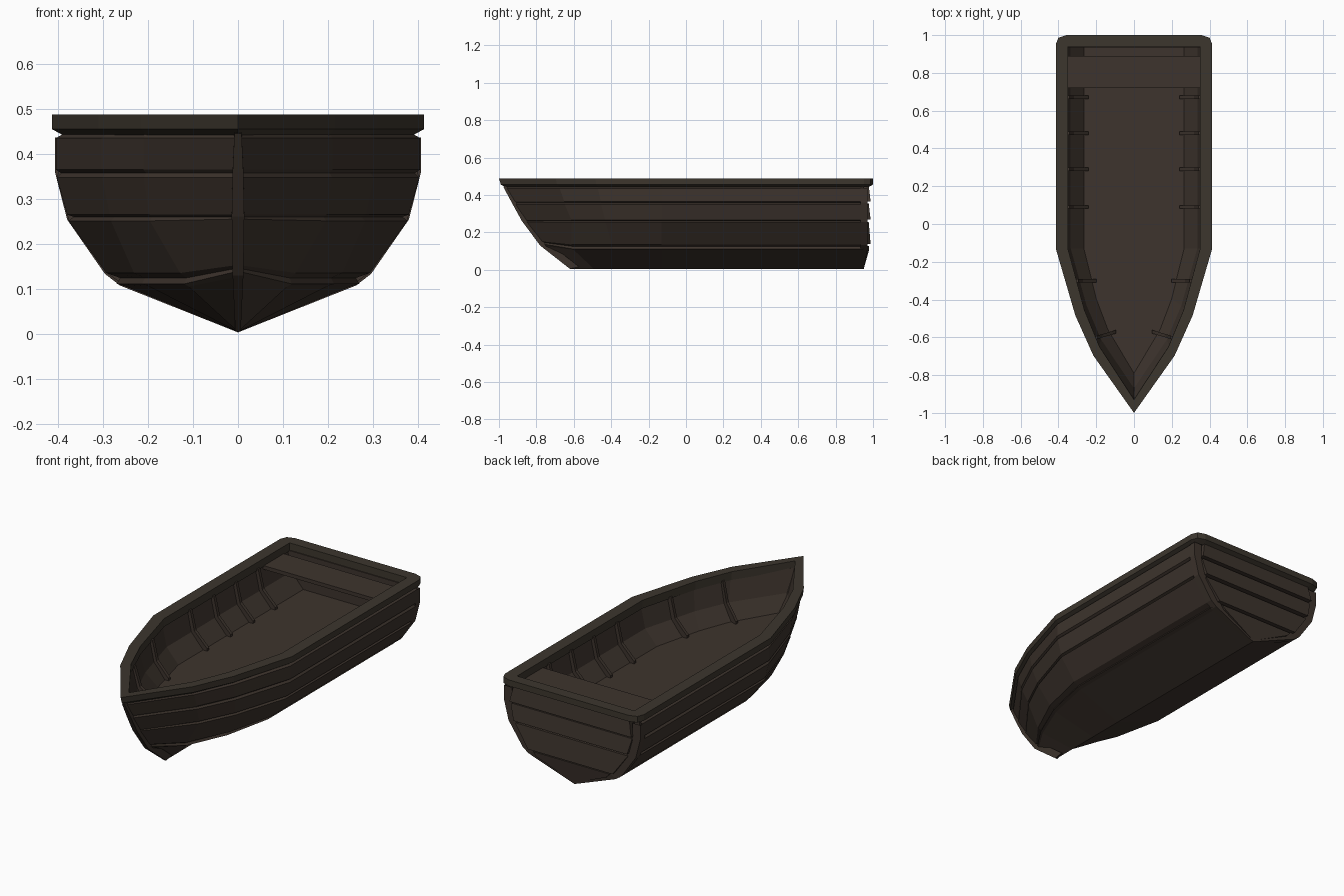
import bpy, bmesh

if "Cube" in bpy.data.objects:
    bpy.data.objects.remove(bpy.data.objects["Cube"])


def material(name, rgb):
    m = bpy.data.materials.new(name)
    m.diffuse_color = (*rgb, 1)
    m.use_nodes = True
    m.node_tree.nodes["Principled BSDF"].inputs["Base Color"].default_value = m.diffuse_color
    return m


WOOD = material("dark brown wood", (0.047, 0.034, 0.026))
RIM = material("olive brown wood", (0.046, 0.037, 0.027))


def build(name, verts, faces, mat):
    bm = bmesh.new()
    vs = [bm.verts.new(v) for v in verts]
    for f in faces:
        bm.faces.new([vs[i] for i in f])
    bmesh.ops.remove_doubles(bm, verts=bm.verts, dist=1e-4)
    bmesh.ops.recalc_face_normals(bm, faces=bm.faces)
    me = bpy.data.meshes.new(name)
    bm.to_mesh(me)
    bm.free()
    me.materials.append(mat)
    ob = bpy.data.objects.new(name, me)
    bpy.context.collection.objects.link(ob)
    return ob


def loft(name, rows, mat, closed=False, wrap=False, cap=False):
    """Skin between successive point rows."""
    n = len(rows[0])
    verts = [p for r in rows for p in r]
    faces = []
    for j in range(len(rows) if wrap else len(rows) - 1):
        k = (j + 1) % len(rows)
        for i in range(n if closed else n - 1):
            i2 = (i + 1) % n
            faces.append((j * n + i, j * n + i2, k * n + i2, k * n + i))
    if cap:
        faces.append([(len(rows) - 1) * n + i for i in range(n)])
    return build(name, verts, faces, mat)


def prism(name, a, b, mat):
    """Solid between two matching polygons."""
    n = len(a)
    faces = [list(range(n)), list(range(n, 2 * n))]
    faces += [(i, (i + 1) % n, n + (i + 1) % n, n + i) for i in range(n)]
    return build(name, list(a) + list(b), faces, mat)


# Plan shapes: straight sides, then a faceted taper (fuller at the chine)
MID = -0.13
TAPER = [(0, 1), (0.407, 0.75), (0.651, 0.52), (1, 0)]
FULL = [(0, 1), (0.407, 0.79), (0.74, 0.44), (1, 0)]


def level(X, z, bow, lift=0.0):
    """One waterline; the lift raises only the bow point."""
    plan = FULL if z < .14 else TAPER
    half = [(X, 0.95, z)]
    half += [(X * w, MID + (bow - MID) * f, z + (lift if f == 1 else 0)) for f, w in plan]
    return half + [(-x, y, h) for x, y, h in reversed(half[:-1])]


# Lapped hull: half width, height, bow position, rise at the bow
OUTER = [
    (0, .005, -.62, 0), (.25, .106, -.765, .022), (.27, .112, -.775, .028),
    (.262, .125, -.77, .022), (.293, .136, -.785, .018),
    (.377, .252, -.868, .004), (.366, .261, -.865, 0), (.38, .266, -.872, 0),
    (.403, .348, -.925, 0), (.393, .358, -.92, 0), (.405, .366, -.93, 0),
    (.405, .436, -.968, 0), (.388, .446, -.965, 0)]
INNER = [(.36, .455, -.925, 0), (.335, .34, -.87, 0), (.265, .262, -.79, 0)]
loft("hull", [level(*r) for r in OUTER + INNER], WOOD, cap=True)


# Gunwale rim with clipped stern corners
def rim(X, z, bow, back, clip):
    half = [(X - 4 * clip, back, z), (X - clip, back - clip, z), (X, back - 3.5 * clip, z)]
    half += [(X * w, MID + (bow - MID) * f, z) for f, w in TAPER]
    return half + [(-x, y, h) for x, y, h in reversed(half[:-1])]


loft("gunwale", [rim(.388, .442, -.965, .975, .012), rim(.414, .456, -.99, 1.0, .014),
                 rim(.414, .489, -1.0, 1.0, .014), rim(.35, .489, -.93, .94, 0),
                 rim(.35, .445, -.925, .94, 0)], RIM, closed=True, wrap=True)


# Stern: width of the hull section at a height
def width(z):
    for (x0, z0, *_), (x1, z1, *_) in zip(OUTER, OUTER[1:]):
        if z0 <= z <= z1:
            return x0 + (x1 - x0) * (z - z0) / (z1 - z0)
    return OUTER[-1][0]


def stern_plank(name, z0, z1, front, rear, inset):
    zs = [z0] + [r[1] for r in OUTER if z0 < r[1] < z1 and r[0] in (.25, .293, .377, .403)] + [z1]
    xs = [max(width(z) - inset, 0.0005) for z in zs]
    loop = list(zip(xs, zs)) + [(-x, z) for x, z in reversed(list(zip(xs, zs)))]
    prism(name, [(x, front, z) for x, z in loop], [(x, rear(z), z) for x, z in loop], WOOD)


stern_plank("transom", .006, .45, .935, lambda z: .952, 0.001)
for i, (z0, z1) in enumerate([(.012, .128), (.138, .255), (.268, .355), (.366, .45)]):
    stern_plank(f"transom_plank_{i + 1}", z0, z1, .945,
                lambda z, a=z0, b=z1: min(.947 + .42 * z, .987 - .01 * (z - a) / (b - a)), .042)

# Frame strip wrapping the stern edge of the hull
EDGE = [(0, .004), (.262, .108), (.296, .134), (.38, .255), (.407, .36), (.407, .437)]
EDGE_IN = [(0, .03), (.225, .128), (.25, .152), (.332, .265), (.36, .36), (.36, .437)]
mirror = lambda pts: [(-x, z) for x, z in reversed(pts[1:])] + pts
out, inn = mirror(EDGE), mirror(EDGE_IN)
back = lambda z: min(.95 + .2 * z, .97)
loft("stern_frame", [[(x, .932, z) for x, z in out], [(x, back(z), z) for x, z in out],
                     [(x, back(z), z) for x, z in inn], [(x, .94, z) for x, z in inn]], WOOD)

# Stem bar down the raked bow, narrow at both ends
STEM = [(-.978, .446, .008), (-.932, .36, .012), (-.878, .262, .014),
        (-.78, .13, .012), (-.622, .006, .006)]
side = STEM + [(y + .05, z + .01, w) for y, z, w in reversed(STEM)]
n = len(STEM)
verts = [(s * w, y, z) for s in (-1, 1) for y, z, w in side]
m = 2 * n
faces = [(i + o, i + 1 + o, m - 2 - i + o, m - 1 - i + o) for o in (0, m) for i in range(n - 1)]
faces += [(i, (i + 1) % m, m + (i + 1) % m, m + i) for i in range(m)]
build("stem", verts, faces, WOOD)

# Stern seat
box = [(-.365, .72), (.365, .72), (.365, .89), (-.365, .89)]
prism("seat", [(x, y, .43) for x, y in box], [(x, y, .45) for x, y in box], WOOD)


# Ribs against the curved inner wall
def wall(row, y):
    f = max((y - MID) / (row[2] - MID), 0)
    for (f0, w0), (f1, w1) in zip(TAPER, TAPER[1:]):
        if f <= f1:
            return row[0] * (w0 + (w1 - w0) * (f - f0) / (f1 - f0))
    return 0


for i, y in enumerate((.67, .48, .29, .09, -.30, -.59)):
    top, mid, low = (wall(r, y) for r in INNER)
    sec = [(top + .01, .455), (top - .018, .455), (mid - .018, .35), (low - .024, .275),
           (low - .024, .257), (low + .01, .257), (mid + .01, .335)]
    lean = .03 if y < -.5 else 0  # foremost ribs follow the bow wall
    for s, tag in ((1, "right"), (-1, "left")):
        rib = [[(s * x, y + d + lean * (top - x) / .1 - lean / 2, z) for x, z in sec]
               for d in (-.009, .009)]
        prism(f"rib_{tag}_{i + 1}", *rib, WOOD)
